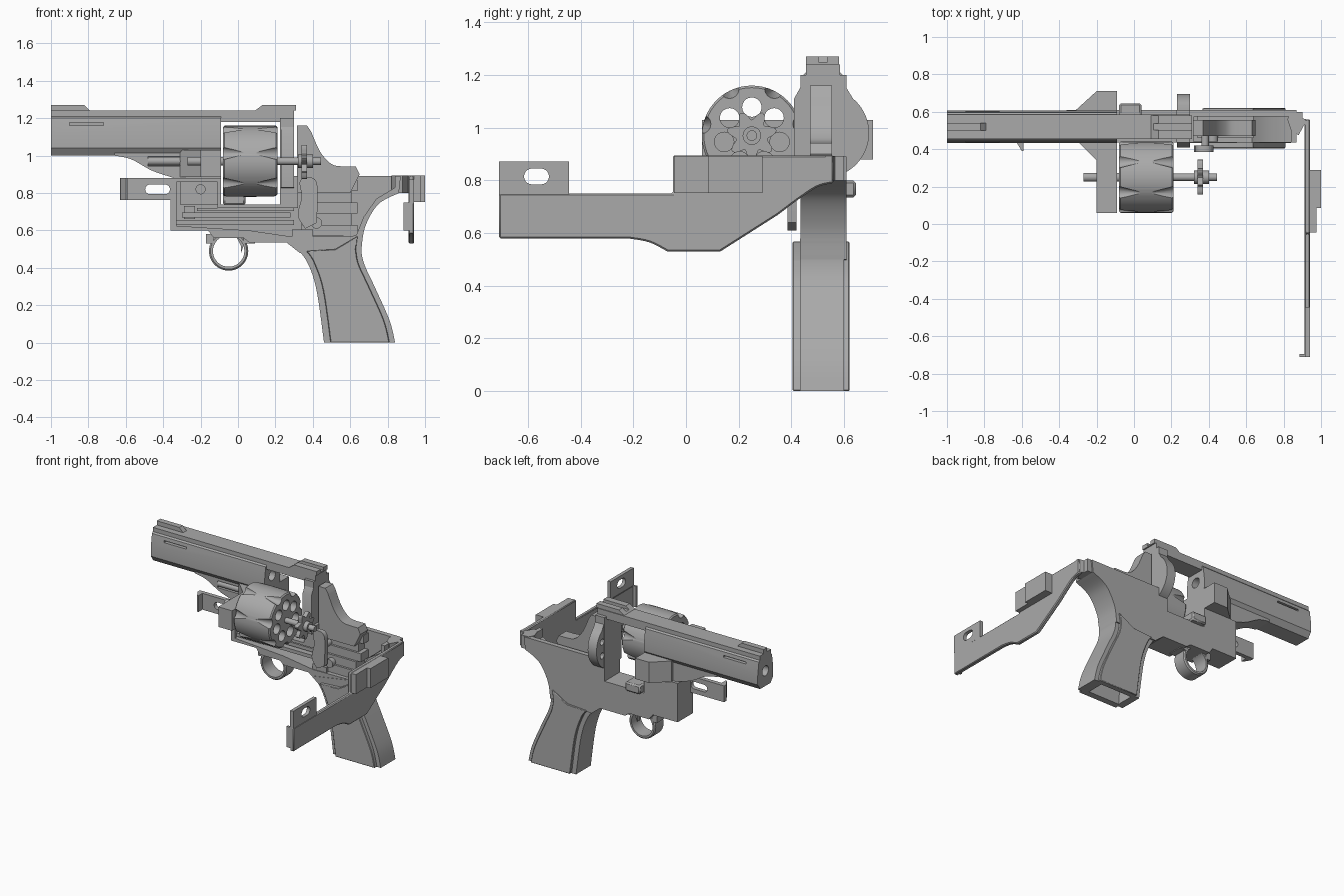
import bpy, bmesh, math
from mathutils import Vector

cube = bpy.data.objects.get("Cube")
if cube:
    bpy.data.objects.remove(cube, do_unlink=True)

steel = bpy.data.materials.new("grey_steel")
steel.use_nodes = True
GREY = (0.4, 0.4, 0.4, 1)
steel.diffuse_color = GREY
steel.node_tree.nodes["Principled BSDF"].inputs["Base Color"].default_value = GREY
parts = []


def prism(name, pts, axis, a, b, bevel=0):
    """Extrude a flat outline along an axis from a to b."""
    place = {"x": lambda p, d: (d, p[0], p[1]),
             "y": lambda p, d: (p[0], d, p[1]),
             "z": lambda p, d: (p[0], p[1], d)}[axis]
    bm = bmesh.new()
    face = bm.faces.new([bm.verts.new(place(p, a)) for p in pts])
    out = bmesh.ops.extrude_face_region(bm, geom=[face])
    shift = Vector(place((0, 0), b - a))
    bmesh.ops.translate(bm, vec=shift, verts=[v for v in out["geom"] if isinstance(v, bmesh.types.BMVert)])
    bmesh.ops.recalc_face_normals(bm, faces=bm.faces)
    mesh = bpy.data.meshes.new(name)
    bm.to_mesh(mesh)
    bm.free()
    mesh.materials.append(steel)
    obj = bpy.data.objects.new(name, mesh)
    bpy.context.scene.collection.objects.link(obj)
    if bevel:
        mod = obj.modifiers.new("bevel", "BEVEL")
        mod.width, mod.segments = bevel, 1
        mod.limit_method, mod.angle_limit = "ANGLE", math.radians(50)
    parts.append(obj)
    return obj


def rect(u0, u1, v0, v1):
    return [(u0, v0), (u1, v0), (u1, v1), (u0, v1)]


def box(name, x, y, z, bevel=0):
    return prism(name, rect(*x, *z), "y", *y, bevel)


def ring(c, r, n=32, start=0, sweep=360):
    steps = n if sweep == 360 else n + 1
    return [(c[0] + r * math.cos(math.radians(start + sweep * i / n)),
             c[1] + r * math.sin(math.radians(start + sweep * i / n))) for i in range(steps)]


def smooth(pts, n=6):
    """Pass a smooth open curve through a few points."""
    p = [Vector(q) for q in [pts[0], *pts, pts[-1]]]
    res = []
    for a, b, c, d in zip(p, p[1:], p[2:], p[3:]):
        for i in range(n):
            t = i / n
            res.append(tuple(0.5 * (2 * b + (c - a) * t + (2 * a - 5 * b + 4 * c - d) * t * t
                                    + (3 * b - a - 3 * c + d) * t ** 3)))
    return res + [tuple(pts[-1])]


def cut(target, *cutters):
    """Subtract cutters, then discard them."""
    for c in cutters:
        mod = target.modifiers.new("cut", "BOOLEAN")
        mod.operation, mod.solver, mod.object = "DIFFERENCE", "EXACT", c
    bpy.context.view_layer.update()
    dg = bpy.context.evaluated_depsgraph_get()
    mesh = bpy.data.meshes.new_from_object(target.evaluated_get(dg))
    target.modifiers.clear()
    target.data = mesh
    for c in cutters:
        parts.remove(c)
        bpy.data.objects.remove(c, do_unlink=True)


MID = 0.52  # centre plane of the body

# Barrel with faceted section, bore and side slots
half = [(0.06, 1.0), (0.088, 1.04), (0.088, 1.11), (0.075, 1.2), (0.065, 1.21), (0.065, 1.24)]
section = [(MID + w, z) for w, z in half] + [(MID - w, z) for w, z in reversed(half)]
barrel = prism("barrel", section, "x", -1, -0.09)
cut(barrel, prism("bore", ring((MID, 1.11), 0.036, 24), "x", -1.1, -0.05),
    box("slot_front", (-0.9, -0.72), (0.4, 0.465), (1.162, 1.176)),
    box("slot_back", (-0.9, -0.72), (0.575, 0.65), (1.162, 1.176)))
lug = smooth([(-0.66, 1.0), (-0.57, 0.98), (-0.46, 0.92), (-0.34, 0.88)])
lug = prism("under_lug", lug + [(-0.09, 0.88), (-0.09, 1.03), (-0.66, 1.03)], "y", 0.45, 0.59)
cut(lug, box("rod_slot", (-0.48, -0.2), (0.4, 0.48), (0.945, 0.995)))
prism("lug_rod", ring((0.47, 0.97), 0.022, 16), "x", -0.48, -0.2)
box("top_strap", (-0.1, 0.3), (0.455, 0.585), (1.18, 1.24))
prism("front_sight", [(-1, 1.24), (-0.79, 1.24), (-0.82, 1.27), (-1, 1.27)], "y", 0.5, 0.54)
rear = prism("rear_sight", [(0.09, 1.24), (0.31, 1.24), (0.31, 1.27), (0.13, 1.27)], "y", 0.455, 0.58)
cut(rear, box("sight_notch", (0.08, 0.32), (0.503, 0.537), (1.25, 1.3)))

# Frame: solid outline with an open cavity on one side
rear_curve = smooth([(0.66, 0.5), (0.68, 0.62), (0.75, 0.74), (0.86, 0.8)])
frame = prism("frame", [(-0.36, 0.88), (-0.36, 0.6), (-0.16, 0.6), (-0.13, 0.56), (0.03, 0.56), (0.06, 0.535),
                        (0.26, 0.535), (0.33, 0.48)] + rear_curve +
              [(0.87, 0.89), (0.3, 0.89), (0.3, 1.2), (0.225, 1.2), (0.225, 0.74), (-0.09, 0.74), (-0.09, 0.88)],
              "y", 0.435, 0.61)
cavity = [(-0.33, 0.86), (-0.33, 0.625), (0.06, 0.6), (0.3, 0.565), (0.63, 0.57), (0.67, 0.67), (0.74, 0.77),
          (0.84, 0.83), (0.84, 0.95), (0.32, 0.95), (0.32, 0.72), (-0.11, 0.72), (-0.11, 0.86)]
cut(frame, prism("cavity", cavity, "y", 0.4, 0.575))
shield = [(0.41, 0.83)] + ring((0.525, 0.98), 0.17, 24, -80, 130) + [(0.585, 1.19), (0.455, 1.19), (0.41, 1.11)]
shield = prism("recoil_shield", shield, "x", 0.23, 0.3)
cut(shield, *[prism("shield_hole", ring((0.63, z), 0.022, 16), "x", 0.2, 0.26) for z in (0.93, 1.03)])

# Lockwork inside the frame
box("latch_block", (-0.31, -0.09), (0.46, 0.58), (0.74, 0.885))
prism("latch_pin", ring((-0.2, 0.82), 0.027, 20), "y", 0.45, 0.5)
for i, (x0, x1, z0, z1) in enumerate([(-0.33, 0.3, 0.63, 0.655), (-0.3, 0.28, 0.67, 0.695),
                                      (-0.22, 0.3, 0.705, 0.72), (-0.29, -0.23, 0.66, 0.73)]):
    box(f"trigger_bar_{i}", (x0, x1), (0.455 + 0.015 * i, 0.58), (z0, z1))
for i in range(5):
    box(f"spring_seat_{i}", (0.34, 0.64 - 0.03 * (i % 2)), (0.46 + 0.015 * i, 0.58), (0.57 + i * 0.06, 0.63 + i * 0.06))
prism("lock_pin", ring((0.42, 0.64), 0.03, 20), "y", 0.44, 0.56)
box("sear_bar", (0.29, 0.4), (0.44, 0.5), (0.545, 0.605))
box("cylinder_stop", (-0.08, 0.04), (0.5, 0.645), (0.735, 0.8), 0.01)
lever = smooth([(0.36, 0.61), (0.32, 0.68), (0.34, 0.78), (0.33, 0.86), (0.37, 0.885), (0.42, 0.86), (0.425, 0.74),
                (0.42, 0.64)], 4)
prism("side_lever", lever, "y", 0.385, 0.42)
prism("lever_post", ring((0.38, 0.76), 0.02, 16), "y", 0.4, 0.56)

# Hammer
prism("hammer", [(0.315, 0.8), (0.315, 1.16), (0.37, 1.16)] +
      smooth([(0.39, 1.13), (0.44, 1.02), (0.5, 0.955), (0.56, 0.942)]) + [(0.63, 0.942), (0.65, 0.9), (0.6, 0.8)],
      "y", 0.47, 0.555)

# Trigger guard and trigger
guard = prism("trigger_guard", ring((-0.05, 0.49), 0.105, 48), "y", 0.47, 0.575, 0.008)
cut(guard, prism("guard_hole", ring((-0.05, 0.49), 0.084, 48), "y", 0.4, 0.65))
for side, x0, x1 in (("front", -0.17, -0.13), ("rear", 0.03, 0.09)):
    box(f"guard_foot_{side}", (x0, x1), (0.47, 0.575), (0.53, 0.58))
prism("trigger", [(-0.01, 0.57), (0.035, 0.57), (0.03, 0.52), (0.015, 0.475), (0.015, 0.52)], "y", 0.505, 0.535)

# Grip core with thicker panels
front_edge = [(0.3, 0.52), (0.37, 0.43), (0.42, 0.28), (0.46, 0)]
back_edge = [(0.84, 0), (0.81, 0.12), (0.73, 0.3), (0.675, 0.42), (0.66, 0.5), (0.67, 0.58)]
grip = prism("grip", smooth(front_edge) + smooth(back_edge), "y", 0.432, 0.6)


def inset(pts, dx):
    return smooth([(x + dx, z) for x, z in pts])


for name, y0, y1 in (("front", 0.405, 0.44), ("back", 0.59, 0.62)):
    prism(f"grip_panel_{name}", inset([(0.33, 0.49)] + front_edge[1:], 0.035) + inset(back_edge[:-1], -0.03)
          + [(0.64, 0.57), (0.52, 0.5)], "y", y0, y1, 0.014)
cut(grip, prism("grip_hollow", [(0.52, -0.1), (0.79, -0.1), (0.72, 0.18), (0.5, 0.18)], "y", 0.455, 0.58))

# Swung-out cylinder with seven chambers and flutes at both ends
AX = (0.25, 0.97)
drum = prism("cylinder", ring(AX, 0.19, 56), "x", -0.08, 0.21, 0.008)
cutters = []
for i in range(7):
    a = 90 + i * 360 / 7
    c = ring(AX, 0.108, 1, a)[0]
    cutters.append(prism("chamber", ring(c, 0.037, 20), "x", -0.2, 0.3))
    f = ring(AX, 0.197, 1, a + 180 / 7)[0]
    for end, tip in ((-0.1, 0.03), (0.23, 0.1)):
        flute = prism("flute", ring(f, 0.042, 16), "x", end, tip)
        for v in flute.data.vertices:  # taper the inner end to a point-like tip
            if abs(v.co.x - tip) < 1e-4:
                v.co.y += (f[0] - v.co.y) * 0.8
                v.co.z += (f[1] - v.co.z) * 0.8
        cutters.append(flute)
cut(drum, *cutters)
prism("ejector_rod", ring(AX, 0.02, 20), "x", 0.2, 0.445)
prism("ejector_collar", ring(AX, 0.035, 20), "x", 0.32, 0.4)
star = [ring(AX, 0.078 + 0.018 * math.cos(math.radians(7 * t)), 1, 90 + 180 / 7 + t)[0] for t in range(0, 360, 5)]
prism("ejector_star", star, "x", 0.34, 0.37)
prism("crane_pin", ring(AX, 0.024, 20), "x", -0.27, -0.07)
prism("crane", [(-0.31, 0.45), (-0.2, 0.34), (-0.2, 0.06), (-0.09, 0.06), (-0.09, 0.45)], "z", 0.885, 1.03)
prism("crane_cover", [(-0.31, 0.58), (-0.31, 0.61), (-0.2, 0.71), (-0.09, 0.71), (-0.09, 0.58)], "z", 0.88, 1.03)

# Slotted front lever below the barrel
plate = box("front_lever", (-0.63, -0.34), (0.435, 0.465), (0.762, 0.88))
slot = ring((-0.47, 0.82), 0.026, 10, 90, 180) + ring((-0.39, 0.82), 0.026, 10, -90, 180)
cut(plate, prism("lever_slot", slot, "y", 0.4, 0.5))
prism("lever_tip", [(-0.63, 0.44), (-0.6, 0.39), (-0.59, 0.39), (-0.59, 0.44)], "z", 0.762, 0.88)

# Opened side door with hinge, tab and block
door_low = smooth([(-0.22, 0.58), (-0.14, 0.565), (-0.07, 0.53)])
door_rear = smooth([(0.35, 0.67), (0.43, 0.73), (0.5, 0.775), (0.56, 0.79)])
prism("side_door", [(-0.71, 0.75), (-0.71, 0.58)] + door_low + [(0.13, 0.53)] + door_rear
      + [(0.56, 0.895), (-0.05, 0.895), (-0.05, 0.75)], "x", 0.912, 0.942, 0.006)
tab = box("door_tab", (0.915, 0.94), (-0.71, -0.445), (0.745, 0.872))
hole = ring((-0.585, 0.815), 0.03, 10, 90, 180) + ring((-0.55, 0.815), 0.03, 10, -90, 180)
cut(tab, prism("tab_hole", hole, "x", 0.85, 1))
box("door_lip", (0.885, 0.92), (-0.71, -0.695), (0.6, 0.75))
box("door_block", (0.935, 1.0), (0.085, 0.29), (0.752, 0.893))
box("door_block_step", (0.935, 0.975), (-0.045, 0.09), (0.752, 0.893))
for i in range(5):
    c = ring((0.19, 0.82), 0.04, 5, 90)[i]
    prism(f"block_stud_{i}", ring(c, 0.008, 10), "x", 0.99, 1.0)
prism("hinge_arm", [(0.84, 0.6), (0.82, 0.56), (0.84, 0.5), (0.88, 0.475), (0.91, 0.53), (0.942, 0.53), (0.942, 0.555),
                    (0.9, 0.565), (0.9, 0.6)], "z", 0.8, 0.893)

# Smooth shading with sharp edges kept
bpy.ops.object.select_all(action="DESELECT")
for obj in parts:
    obj.select_set(True)
bpy.context.view_layer.objects.active = parts[0]
bpy.ops.object.shade_smooth_by_angle(angle=math.radians(30))
